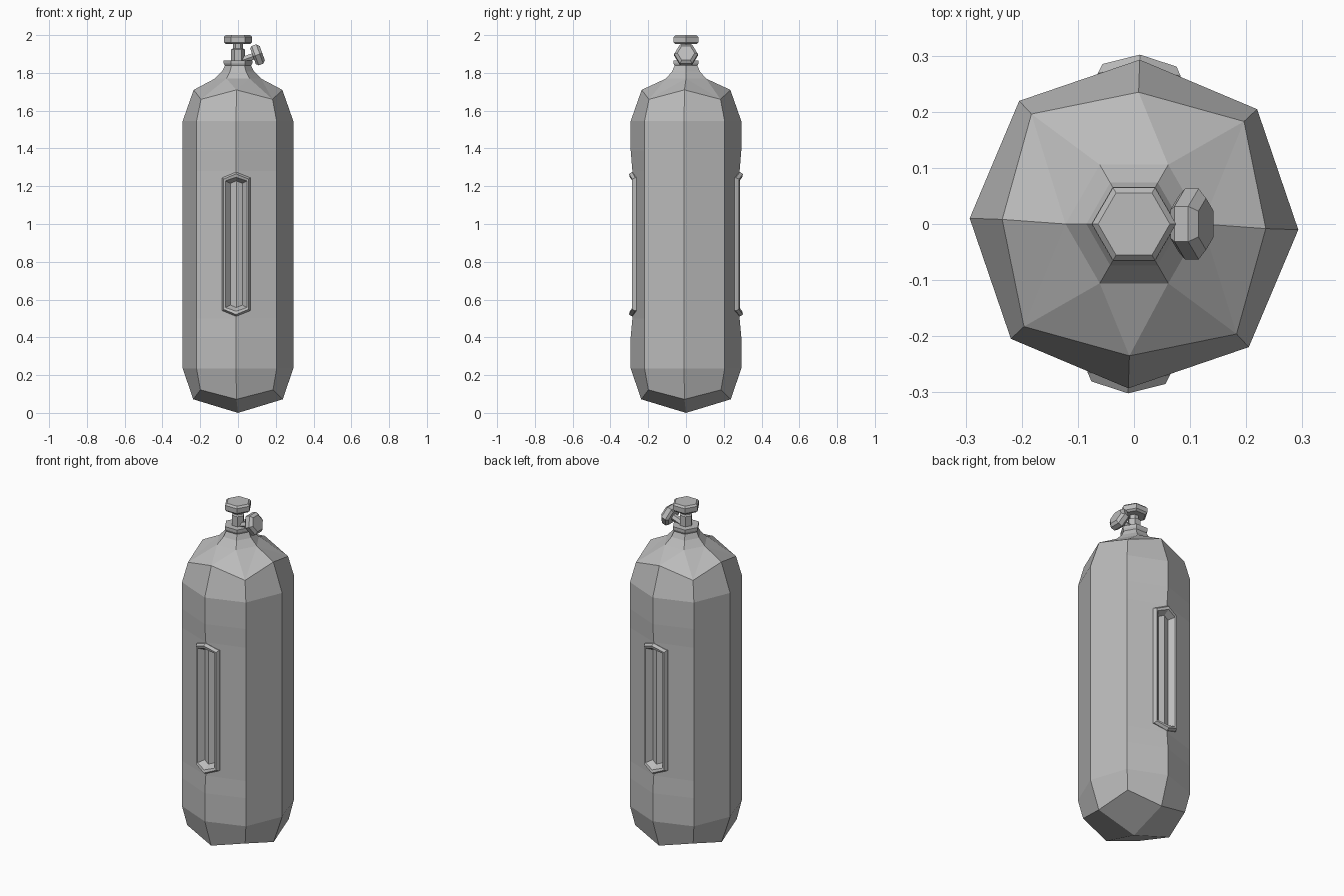
import bpy, bmesh, math
from mathutils import Matrix, Vector

if "Cube" in bpy.data.objects:
    bpy.data.objects.remove(bpy.data.objects["Cube"])

grey = bpy.data.materials.new("cylinder grey")
grey.use_nodes = True
colour = (0.5, 0.5, 0.5, 1)
grey.diffuse_color = colour
grey.node_tree.nodes["Principled BSDF"].inputs["Base Color"].default_value = colour
TWIST = math.radians(-2)


def make(name, bm, matrix=None):
    if matrix:
        bmesh.ops.transform(bm, matrix=matrix, verts=bm.verts)
    bmesh.ops.recalc_face_normals(bm, faces=bm.faces)
    mesh = bpy.data.meshes.new(name)
    bm.to_mesh(mesh)
    bm.free()
    mesh.materials.append(grey)
    obj = bpy.data.objects.new(name, mesh)
    bpy.context.collection.objects.link(obj)
    return obj


def bridge(bm, a, b):
    n = len(a)
    for i in range(n):
        j = (i + 1) % n
        bm.faces.new((a[i], a[j], b[j], b[i]))


def hex_ring(bm, r, z):
    return [bm.verts.new((r * math.cos(i * math.pi / 3), r * math.sin(i * math.pi / 3), z))
            for i in range(6)]


def hex_loft(name, profile, matrix=None):
    bm = bmesh.new()
    rings = [hex_ring(bm, r, z) for r, z in profile]
    for a, b in zip(rings, rings[1:]):
        bridge(bm, a, b)
    bm.faces.new(rings[0])
    bm.faces.new(rings[-1])
    return make(name, bm, matrix)


# Tank body: eight sides, axis and diagonal corners at their own radius and height
def oct_ring(bm, ra, za, rd, zd, ry=None):
    ring = []
    for i in range(8):
        r, z = (rd, zd) if i % 2 else (ra, za)
        if ry and i in (2, 6):
            r = ry
        a = i * math.pi / 4 + TWIST
        ring.append(bm.verts.new((r * math.cos(a), r * math.sin(a), z)))
    return ring


bm = bmesh.new()
R, D = 0.293, 0.3
rings = [oct_ring(bm, 0.237, 0.072, 0.272, 0.122)]
for z, ry in ((0.235, R), (0.4, R), (0.5, 0.284), (1.28, 0.284), (1.39, R), (1.545, R)):
    rings.append(oct_ring(bm, R, z, D, z, ry))
rings.append(oct_ring(bm, 0.235, 1.71, 0.268, 1.66))
for a, b in zip(rings, rings[1:]):
    bridge(bm, a, b)

# Base: four faces meeting in a shallow point
low, top = rings[0], rings[-1]
tip = bm.verts.new((0, 0, 0))
for i in range(0, 8, 2):
    bm.faces.new((tip, low[i], low[i + 1], low[(i + 2) % 8]))

# Shoulder: eight corners joined to the six-sided neck
neck = hex_ring(bm, 0.122, 1.77)
for x, d, y, hx, hy in ((0, 1, 2, 0, 1), (4, 3, 2, 3, 2), (4, 5, 6, 3, 4), (0, 7, 6, 0, 5)):
    bm.faces.new((top[x], top[d], neck[hx]))
    bm.faces.new((top[d], neck[hy], neck[hx]))
    bm.faces.new((top[d], top[y], neck[hy]))
bm.faces.new((top[2], neck[1], neck[2]))
bm.faces.new((top[6], neck[4], neck[5]))
for r, z in ((0.085, 1.808), (0.07, 1.838), (0.076, 1.85), (0.076, 1.866)):
    ring = hex_ring(bm, r, z)
    bridge(bm, neck, ring)
    neck = ring
bm.faces.new(neck)
body = make("tank_body", bm)


# Grip recesses: long six-sided loops, pointed along the tank's corner
MID = 0.893


def slot_loop(bm, w, side_z, tip_z, side_y, tip_y):
    pts = ((0, tip_z, tip_y), (w, side_z, side_y), (w, -side_z, side_y),
           (0, -tip_z, tip_y), (-w, -side_z, side_y), (-w, side_z, side_y))
    return [bm.verts.new((x, -y, MID + z)) for x, z, y in pts]


def cut_slot(turn):
    bm = bmesh.new()
    a = slot_loop(bm, 0.062, 0.345, 0.365, 0.235, 0.235)
    b = slot_loop(bm, 0.062, 0.345, 0.365, 0.4, 0.4)
    bridge(bm, a, b)
    bm.faces.new(a)
    bm.faces.new(b)
    cutter = make("slot_cutter", bm, turn)
    cutter.hide_render = True
    mod = body.modifiers.new("slot", "BOOLEAN")
    mod.operation, mod.solver, mod.object = "DIFFERENCE", "EXACT", cutter
    bpy.context.view_layer.objects.active = body
    bpy.ops.object.modifier_apply(modifier=mod.name)
    bpy.data.objects.remove(cutter)


for name, angle in (("front_grip", 0), ("back_grip", math.pi)):
    turn = Matrix.Rotation(angle + TWIST, 4, "Z")
    cut_slot(turn)
    bm = bmesh.new()
    loops = [slot_loop(bm, *p) for p in (
        (0.076, 0.35, 0.378, 0.245, 0.265),
        (0.074, 0.352, 0.382, 0.266, 0.286),
        (0.066, 0.345, 0.372, 0.283, 0.302),
        (0.057, 0.335, 0.355, 0.281, 0.298),
        (0.032, 0.322, 0.335, 0.25, 0.262))]
    for a, b in zip(loops, loops[1:]):
        bridge(bm, a, b)
    f = loops[-1]
    bm.faces.new((f[0], f[1], f[2], f[3]))
    bm.faces.new((f[3], f[4], f[5], f[0]))
    make(name, bm, turn)

# Valve stem and top knob
hex_loft("valve_stem", ((0.036, 1.86), (0.036, 1.925), (0.026, 1.93), (0.026, 1.965)))
knob = ((0.064, -0.024), (0.075, -0.014), (0.075, 0.014), (0.064, 0.024))
hex_loft("top_knob", knob, Matrix.Translation((0, 0, 1.976)))

# Side knob on a short stem, tilted outward
tilt = Matrix.Rotation(math.radians(90), 4, "Z")
aim = Vector((0.93, 0, 0.34)).to_track_quat("Z", "Y").to_matrix().to_4x4()
place = Matrix.Translation((0.104, 0, 1.896)) @ aim
side = place @ Matrix.Rotation(0, 4, "Z")
if abs((side.to_3x3() @ Vector((1, 0, 0))).y) < 0.5:
    side = place @ tilt
hex_loft("side_knob", ((0.05, -0.026), (0.063, -0.014), (0.063, 0.012), (0.046, 0.026)), side)
hex_loft("side_stem", ((0.02, -0.1), (0.02, -0.02)), side)
